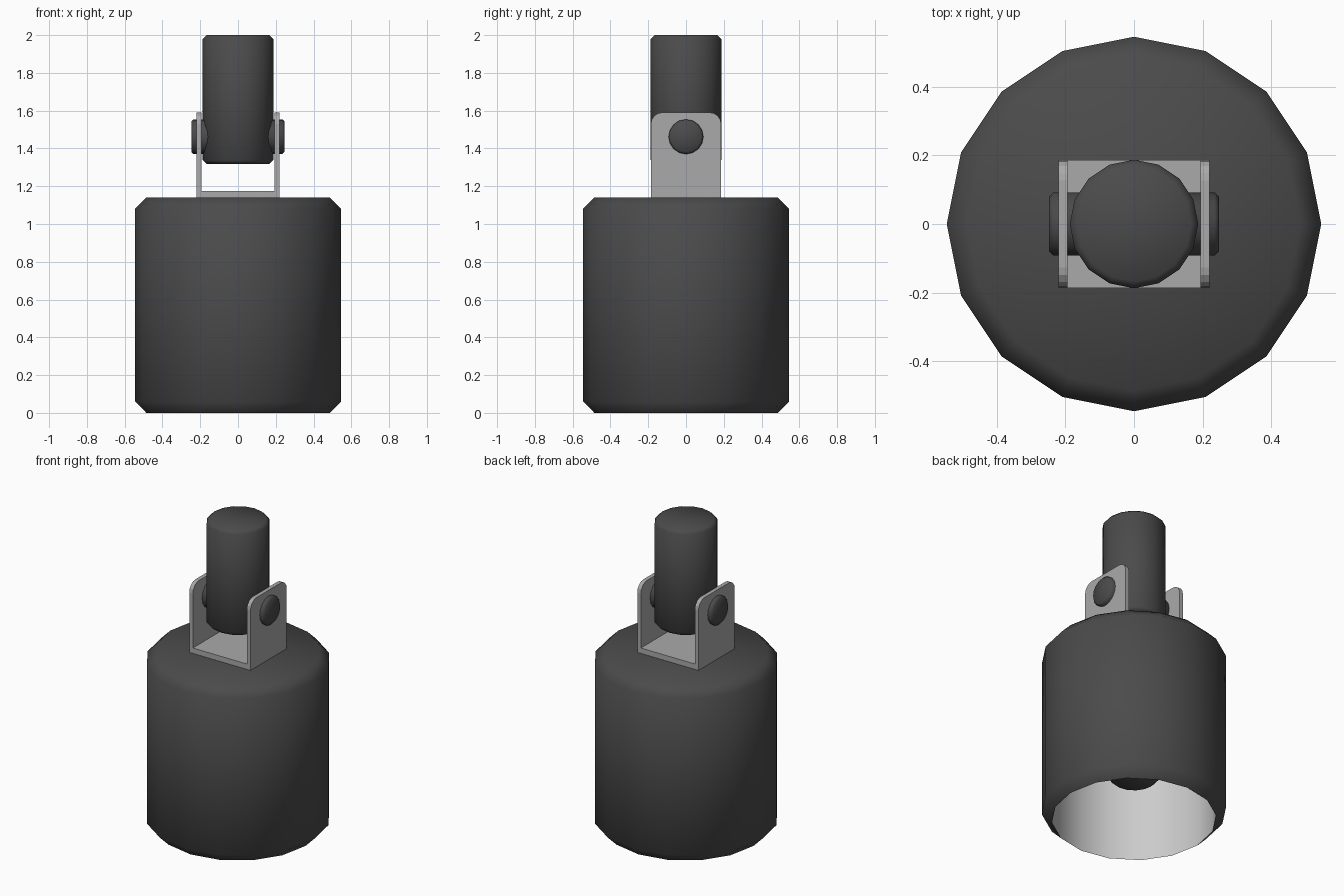
import bpy, math
from mathutils import Matrix

if "Cube" in bpy.data.objects:
    bpy.data.objects.remove(bpy.data.objects["Cube"])

SIDES = 16


def material(name, v):
    m = bpy.data.materials.new(name)
    m.diffuse_color = (v, v, v, 1)
    m.use_nodes = True
    m.node_tree.nodes["Principled BSDF"].inputs["Base Color"].default_value = m.diffuse_color
    return m


dark = material("dark_paint", 0.07)
metal = material("bare_metal", 0.4)
white = material("white_lining", 0.8)


def make(name, verts, faces, mat, smooth):
    me = bpy.data.meshes.new(name)
    me.from_pydata(verts, [], faces)
    me.materials.append(mat)
    me.polygons.foreach_set("use_smooth", [smooth] * len(me.polygons))
    ob = bpy.data.objects.new(name, me)
    bpy.context.collection.objects.link(ob)
    return ob


def lathe(name, profile, mat):
    """Revolve (radius, z) points about z; top-to-bottom faces outward."""
    verts, rings, faces = [], [], []
    for r, z in profile:
        n = SIDES if r else 1
        start = len(verts)
        for i in range(n):
            a = 2 * math.pi * i / SIDES
            verts.append((r * math.cos(a), r * math.sin(a), z))
        rings.append([start + i % n for i in range(SIDES + 1)])
    for up, lo in zip(rings, rings[1:]):
        for i in range(SIDES):
            f = [lo[i], lo[i + 1], up[i + 1], up[i]]
            faces.append(list(dict.fromkeys(f)))
    return make(name, verts, faces, mat, True)


def rod(name, r, lo, hi, bevel, mat):
    return lathe(name, [(0, hi), (r - bevel, hi), (r, hi - bevel),
                        (r, lo + bevel), (r - bevel, lo), (0, lo)], mat)


def plate(name, outline, x0, x1, mat):
    """Extrude a counter-clockwise (y, z) outline along x."""
    n = len(outline)
    verts = [(x, y, z) for x in (x0, x1) for y, z in outline]
    faces = [list(range(n))[::-1], list(range(n, 2 * n))]
    faces += [[i, (i + 1) % n, n + (i + 1) % n, n + i] for i in range(n)]
    return make(name, verts, faces, mat, False)


# Lamp housing: chamfered shell, open at the bottom
lathe("lamp_housing", [(0, 1.14), (0.485, 1.14), (0.545, 1.08),
                       (0.545, 0.06), (0.485, 0)], dark)

# Pale lining inside the housing
lining = lathe("housing_lining", [(0.485, 0), (0.485, 1.08), (0, 1.08)], white)
bpy.context.view_layer.objects.active = lining
lining.select_set(True)
bpy.ops.object.shade_smooth_by_angle(angle=math.radians(40))

# Lamp core hanging inside
rod("lamp_core", 0.15, 0.27, 1.08, 0.02, dark)

# Bracket: base plate and two arms with rounded upper corners
W, TOP, R = 0.186, 1.59, 0.06
plate("bracket_base", [(-W, 1.13), (W, 1.13), (W, 1.175), (-W, 1.175)],
      -0.195, 0.195, metal)
arm = [(-W, 1.13), (W, 1.13)]
for cy, a0 in ((W - R, 0), (R - W, 90)):
    for k in range(5):
        a = math.radians(a0 + k * 22.5)
        arm.append((cy + R * math.cos(a), TOP - R + R * math.sin(a)))
for side, x0 in (("left", -0.22), ("right", 0.194)):
    plate("bracket_arm_" + side, arm, x0, x0 + 0.026, metal)

# Pivot pin through the arms
pin = rod("pivot_pin", 0.092, -0.247, 0.247, 0.012, dark)
pin.data.transform(Matrix.Translation((0, 0, 1.462))
                   @ Matrix.Rotation(math.pi / 2, 4, 'Y'))

# Mounting stem
rod("mounting_stem", 0.187, 1.318, 2.0, 0.02, dark)
